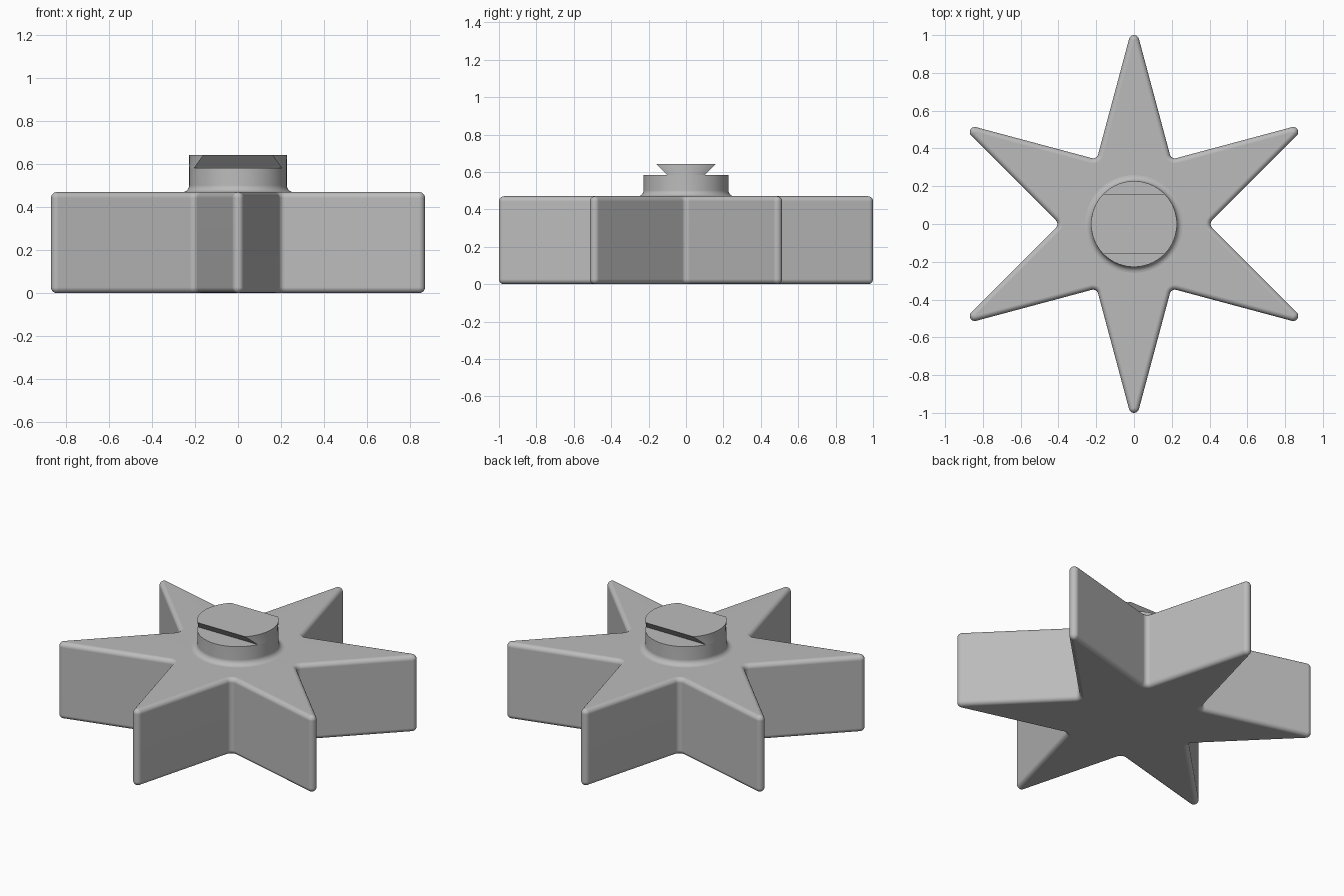
import bpy, bmesh
from math import sin, cos, asin, pi, radians, sqrt

if "Cube" in bpy.data.objects:
    bpy.data.objects.remove(bpy.data.objects["Cube"])

ROUND = 0.027        # edge and tip rounding
STAR_TOP = 0.47
BOSS_R = 0.227
SLOT_Z = 0.583
TOP_Z = 0.643

grey = bpy.data.materials.new("light grey")
grey.use_nodes = True
grey.diffuse_color = (0.5, 0.5, 0.5, 1)
grey.node_tree.nodes["Principled BSDF"].inputs["Base Color"].default_value = (0.5, 0.5, 0.5, 1)


def arc(cx, cy, r, start, end, steps):
    angles = [start + (end - start) * i / steps for i in range(steps + 1)]
    return [(cx + r * cos(a), cy + r * sin(a)) for a in angles]


def loft(name, layers):
    """Skin a stack of (outline, z) layers and cap both ends."""
    bm = bmesh.new()
    rings = [[bm.verts.new((x, y, z)) for x, y in outline] for outline, z in layers]
    for low, high in zip(rings, rings[1:]):
        n = len(low)
        for i in range(n):
            j = (i + 1) % n
            bm.faces.new((low[i], low[j], high[j], high[i]))
    bm.faces.new(rings[0][::-1])
    bm.faces.new(rings[-1])
    bmesh.ops.remove_doubles(bm, verts=bm.verts, dist=1e-5)
    bmesh.ops.recalc_face_normals(bm, faces=bm.faces)
    mesh = bpy.data.meshes.new(name)
    bm.to_mesh(mesh)
    bm.free()
    mesh.materials.append(grey)
    obj = bpy.data.objects.new(name, mesh)
    bpy.context.collection.objects.link(obj)
    bpy.ops.object.select_all(action='DESELECT')
    obj.select_set(True)
    bpy.context.view_layer.objects.active = obj
    bpy.ops.object.shade_smooth_by_angle(angle=radians(32))
    # keep the large faces flat beside their rounded edges
    weighted = obj.modifiers.new("flat faces", 'WEIGHTED_NORMAL')
    weighted.keep_sharp = True
    return obj


def star_outline(inset):
    """Six rounded points with rounded notches, shrunk inward by inset."""
    tip = 1 - ROUND + ROUND / sin(radians(15))
    notch = tip * sin(radians(15)) / sin(radians(135)) + ROUND * sqrt(2)
    pts = []
    for k in range(6):
        a = k * pi / 3
        pts += arc(notch * cos(a), notch * sin(a), ROUND + inset,
                   a + radians(225), a + radians(135), 6)
        a += pi / 6
        pts += arc((1 - ROUND) * cos(a), (1 - ROUND) * sin(a), ROUND - inset,
                   a - radians(75), a + radians(75), 10)
    return pts


# Star body with rounded top and bottom edges
steps = 6
lower = []
for i in range(steps + 1):
    t = i / steps * pi / 2
    lower.append((star_outline(ROUND * (1 - sin(t))), ROUND * (1 - cos(t))))
upper = [(outline, STAR_TOP - z) for outline, z in reversed(lower)]
loft("star_body", lower + upper)

# Round boss with a flared foot
flare = 0.032
foot = [(BOSS_R + flare * (1 - sin(t)), STAR_TOP + flare * (1 - cos(t)))
        for t in [i / steps * pi / 2 for i in range(steps + 1)]]
profile = [(BOSS_R + flare, STAR_TOP - 0.01)] + foot + [(BOSS_R, SLOT_Z)]
loft("boss", [(arc(0, 0, r, 0, 2 * pi, 72)[:-1], z) for r, z in profile])


# Dovetail key, undercut along both long sides
def key_outline(half_width):
    a = asin(half_width / BOSS_R)
    return arc(0, 0, BOSS_R, -a, a, 20) + arc(0, 0, BOSS_R, pi - a, pi + a, 20)


loft("dovetail_key", [(key_outline(0.1), SLOT_Z), (key_outline(0.16), TOP_Z)])
